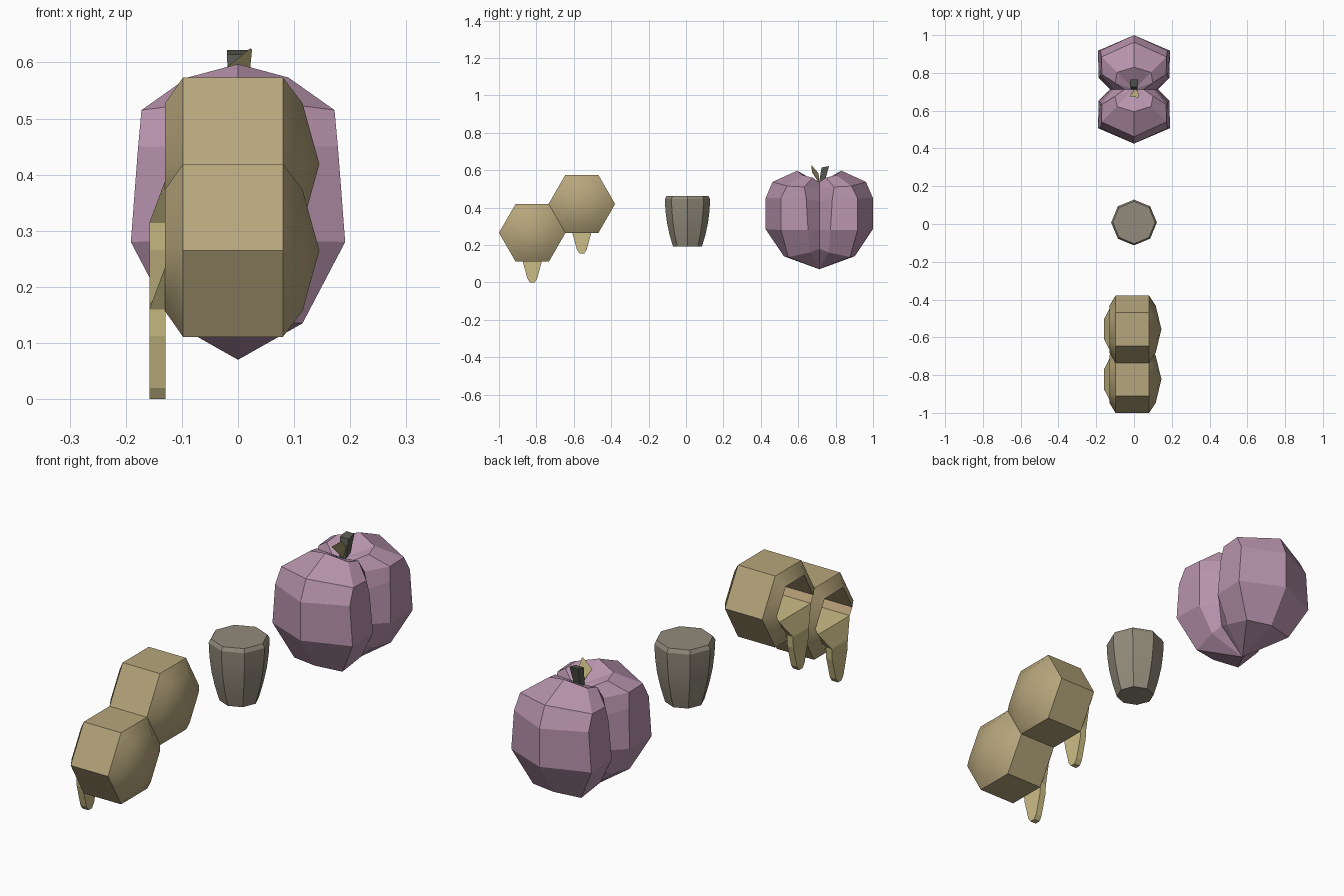
import bpy, bmesh, math
from mathutils import Vector

cube = bpy.data.objects.get("Cube")
if cube:
    bpy.data.objects.remove(cube, do_unlink=True)


def material(name, rgb):
    m = bpy.data.materials.new(name)
    m.use_nodes = True
    m.diffuse_color = (*rgb, 1)
    m.node_tree.nodes["Principled BSDF"].inputs["Base Color"].default_value = (*rgb, 1)
    return m


WAX = material("wax tan", (0.47, 0.38, 0.2))
CELL = material("cell inner tan", (0.49, 0.36, 0.19))
HONEY = material("honey yellow", (0.6, 0.51, 0.24))
CLAY = material("clay grey", (0.29, 0.26, 0.2))
MAUVE = material("fruit mauve", (0.47, 0.29, 0.41))
STEM = material("stem grey", (0.1, 0.1, 0.085))
LEAF = material("leaf olive", (0.5, 0.42, 0.2))


def loft(name, rings, mats, closed=True, smooth=None, inner_from=None):
    """Skin a list of equal rings; a one-point ring becomes a fan."""
    bm = bmesh.new()
    rows = [[bm.verts.new(p) for p in ring] for ring in rings]
    for i, (a, b) in enumerate(zip(rows, rows[1:])):
        n = max(len(a), len(b))
        for j in range(n):
            k = (j + 1) % n
            if len(a) == 1:
                f = bm.faces.new((a[0], b[j], b[k]))
            elif len(b) == 1:
                f = bm.faces.new((a[j], a[k], b[0]))
            else:
                f = bm.faces.new((a[j], a[k], b[k], b[j]))
            if inner_from is not None and i >= inner_from:
                f.material_index = 1
    if closed:
        for row, idx in ((rows[0], 0), (rows[-1], len(mats) - 1)):
            if len(row) > 2:
                bm.faces.new(row).material_index = idx
    bmesh.ops.recalc_face_normals(bm, faces=bm.faces)
    me = bpy.data.meshes.new(name)
    bm.to_mesh(me)
    bm.free()
    ob = bpy.data.objects.new(name, me)
    bpy.context.collection.objects.link(ob)
    for m in mats:
        me.materials.append(m)
    if smooth:
        bpy.ops.object.select_all(action='DESELECT')
        ob.select_set(True)
        bpy.context.view_layer.objects.active = ob
        bpy.ops.object.shade_smooth_by_angle(angle=math.radians(smooth))
    return ob


def polygon(n, r):
    return [(r * math.cos(math.tau * i / n), r * math.sin(math.tau * i / n)) for i in range(n)]


# Honeycomb cells: domed on +x, open on -x, each with a honey drip
for side, cy, cz in (("front", -0.822, 0.265), ("rear", -0.557, 0.419)):
    profile = [(0.145, 0), (0.115, 0.125), (0.08, 0.178), (-0.098, 0.178), (-0.13, 0.125), (0.02, 0.125)]
    rings = [[(x, cy + u, cz + v) for u, v in polygon(6, r)] if r else [(x, cy, cz)]
             for x, r in profile]
    loft(side + "_comb_cell", rings, [WAX, CELL], smooth=40, inner_from=4)

    # Honey filling the lower half of the cell
    fill = [(-0.108, -0.03), (0.108, -0.03), (0.062, -0.107), (-0.062, -0.107)]
    loft(side + "_honey_fill", [[(x, cy + u, cz + v) for u, v in fill] for x in (-0.13, 0.019)], [HONEY])

    # Honey running over the rim and tapering to a drop
    spill = [(0.108, -0.03, -0.13), (0.055, -0.105, -0.158), (0.051, -0.153, -0.158),
             (0.026, -0.245, -0.158), (0.012, -0.265, -0.158)]
    rows = [[(x, cy - w, cz + v), (x, cy + w, cz + v), (-0.129, cy + w, cz + v), (-0.129, cy - w, cz + v)]
            for w, v, x in spill]
    loft(side + "_honey_drip", rows, [HONEY])

# Eight-sided pot with a bowed wall and chamfered rim
pot = [(0.078, 0.193), (0.096, 0.255), (0.11, 0.32), (0.118, 0.385), (0.121, 0.445), (0.112, 0.461)]
loft("pot", [[(u, 0.008 + v, z) for u, v in polygon(8, r)] for r, z in pot], [CLAY], smooth=30)

# Two-lobed fruit: each ring is one quarter (front, corner, side, notch), mirrored
FY = 0.7125


def fruit_ring(front, corner, flank, notch):
    quarter = [Vector(p) for p in (front, corner, flank, notch)]
    half = quarter + [Vector((p.x, -p.y, p.z)) for p in reversed(quarter[:3])]
    ring = half + [Vector((-p.x, p.y, p.z)) for p in reversed(half[1:-1])]
    return [p + Vector((0, FY, 0)) for p in ring]


fruit = [
    [(0, FY, 0.53)],
    fruit_ring((0, -0.118, 0.597), (0.09, -0.09, 0.573), (0.1, -0.035, 0.56), (0.05, 0, 0.535)),
    fruit_ring((0, -0.25, 0.537), (0.172, -0.172, 0.515), (0.17, -0.08, 0.51), (0.105, 0, 0.5)),
    fruit_ring((0, -0.287, 0.45), (0.178, -0.205, 0.45), (0.178, -0.07, 0.45), (0.12, 0, 0.43)),
    fruit_ring((0, -0.287, 0.285), (0.191, -0.205, 0.28), (0.187, -0.06, 0.28), (0.127, 0, 0.28)),
    fruit_ring((0, -0.19, 0.14), (0.115, -0.165, 0.135), (0.125, -0.05, 0.16), (0.115, 0, 0.18)),
    [(0, FY, 0.07)],
]
loft("fruit", fruit, [MAUVE])

# Leaning square stem
stem = [(0.723, 0.52, 0.014), (0.745, 0.618, 0.02)]
loft("stem", [[(x * w, y + s * w, z + s * w * 0.2) for x, s in ((-1, -1), (1, -1), (1, 1), (-1, 1))]
              for y, z, w in stem], [STEM])

# Thin folded leaf
blade = [Vector(p) for p in ((0, 0.708, 0.535), (-0.025, 0.674, 0.588), (0.022, 0.67, 0.625), (0.018, 0.705, 0.585))]
loft("leaf", [blade, [p + Vector((0.003, 0.004, -0.002)) for p in blade]], [LEAF])
